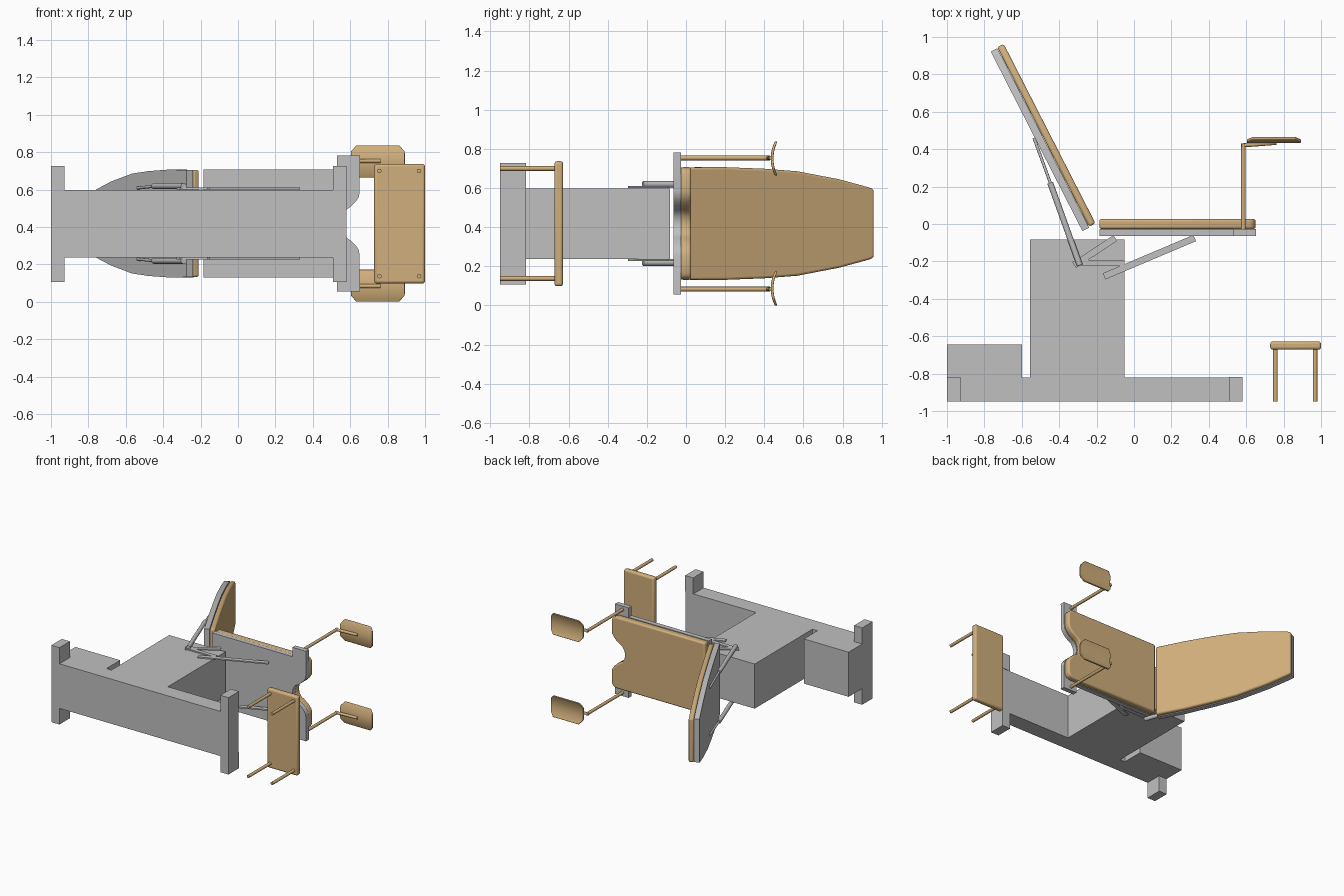
import bpy, bmesh, math
from mathutils import Vector, Matrix

cube = bpy.data.objects.get("Cube")
if cube:
    bpy.data.objects.remove(cube, do_unlink=True)

MID = 0.4185  # the chair lies on its side: z is its width, y its height


def material(name, rgb):
    m = bpy.data.materials.new(name)
    m.use_nodes = True
    col = (*rgb, 1)
    m.diffuse_color = col
    m.node_tree.nodes["Principled BSDF"].inputs["Base Color"].default_value = col
    return m


TAN = material("tan upholstery", (0.64, 0.43, 0.2))
GREY = material("grey metal", (0.53, 0.53, 0.53))


def finish(bm, name, mat, bevel=0, smooth=False):
    bmesh.ops.recalc_face_normals(bm, faces=bm.faces)
    me = bpy.data.meshes.new(name)
    bm.to_mesh(me)
    bm.free()
    me.materials.append(mat)
    ob = bpy.data.objects.new(name, me)
    bpy.context.collection.objects.link(ob)
    if bevel:
        mod = ob.modifiers.new("soft edges", "BEVEL")
        mod.width, mod.segments, mod.limit_method = bevel, 3, "ANGLE"
        mod.angle_limit = math.radians(40)
    if smooth:
        bpy.ops.object.select_all(action="DESELECT")
        ob.select_set(True)
        bpy.context.view_layer.objects.active = ob
        bpy.ops.object.shade_smooth_by_angle(angle=math.radians(35))
    return ob


def box(name, mat, x, y, z, bevel=0):
    bm = bmesh.new()
    lo, hi = Vector((x[0], y[0], z[0])), Vector((x[1], y[1], z[1]))
    bmesh.ops.create_cube(bm, size=1, matrix=Matrix.Translation((lo + hi) / 2)
                          @ Matrix.Diagonal((*(hi - lo), 1)))
    return finish(bm, name, mat, bevel, bevel > 0)


def slab(name, mat, half, origin, along, low, high, bevel=0):
    """Symmetric outline of (distance, half width) with thickness across it."""
    along = Vector((*along, 0)).normalized()
    normal = Vector((-along.y, along.x, 0))
    pts = half + [(u, -h) for u, h in reversed(half) if h]
    bm = bmesh.new()
    base = Vector((*origin, MID))
    vs = [bm.verts.new(base + along * u + normal * low + Vector((0, 0, h)))
          for u, h in pts]
    face = bm.faces.new(vs)
    ext = bmesh.ops.extrude_face_region(bm, geom=[face])
    moved = [g for g in ext["geom"] if isinstance(g, bmesh.types.BMVert)]
    bmesh.ops.translate(bm, verts=moved, vec=normal * (high - low))
    return finish(bm, name, mat, bevel, True)


def bar(name, mat, a, b, width, depth):
    """Flat bar between two (x, y) points at the height and depth given."""
    (z, d) = depth
    a, b = Vector((*a, z)), Vector((*b, z))
    rot = (b - a).to_track_quat("X", "Z").to_matrix().to_4x4()
    bm = bmesh.new()
    bmesh.ops.create_cube(bm, size=1, matrix=Matrix.Translation((a + b) / 2) @ rot
                          @ Matrix.Diagonal(((b - a).length, width, d, 1)))
    return finish(bm, name, mat)


def rod(name, mat, a, b, r):
    a, b = Vector(a), Vector(b)
    rot = (b - a).to_track_quat("Z", "Y").to_matrix().to_4x4()
    bm = bmesh.new()
    bmesh.ops.create_cone(bm, cap_ends=True, segments=16, radius1=r, radius2=r,
                          depth=(b - a).length,
                          matrix=Matrix.Translation((a + b) / 2) @ rot)
    return finish(bm, name, mat, 0, True)


# Base, column and cross feet
core = (0.237, 0.597)
box("base_beam", GREY, (-1, 0.58), (-0.95, -0.82), core)
box("rear_housing", GREY, (-1, -0.6), (-0.821, -0.645), core)
box("column", GREY, (-0.555, -0.052), (-0.821, -0.083), core)
for name, x in (("rear_foot", -1), ("front_foot", 0.508)):
    for side, z in (("left", (0.597, 0.727)), ("right", (0.107, 0.237))):
        box(f"{name}_{side}", GREY, (x, x + 0.072), (-0.95, -0.817), z)

# Seat with a scooped front edge
notch = [(0.65, 0.165), (0.645, 0.14), (0.628, 0.115), (0.605, 0.092),
         (0.58, 0.075), (0.555, 0.06), (0.538, 0.035), (0.53, 0)]
slab("seat_frame", GREY,
     [(-0.185, 0.288), (0.53, 0.288), (0.53, 0.363), (0.652, 0.363)] + notch,
     (0, 0), (1, 0), -0.064, -0.026)
slab("seat_cushion", TAN,
     [(-0.185, 0.288), (0.61, 0.288), (0.638, 0.276), (0.65, 0.25)] + notch,
     (0, 0), (1, 0), -0.026, 0.026, 0.012)

# Reclined backrest, narrowing to the head
back = [(0, 0.287), (0.22, 0.288), (0.45, 0.28), (0.64, 0.267),
        (0.88, 0.226), (1.05, 0.185), (1.078, 0.175)]
lean = (-0.455, 0.89)
slab("back_cushion", TAN, back, (-0.238, -0.013), lean, -0.036, 0.003, 0.012)
slab("back_frame", GREY, back, (-0.238, -0.019), lean, 0.002, 0.042)

# Pistons and linkage bars on both sides of the column
for side, s in (("left", 1), ("right", -1)):
    zc = MID + s * 0.2
    rod(f"piston_body_{side}", GREY, (-0.29, -0.22, zc), (-0.448, 0.22, zc), 0.016)
    rod(f"piston_rod_{side}", GREY, (-0.44, 0.2, zc), (-0.535, 0.46, zc - s * 0.01), 0.008)
    zl = (MID + s * 0.187, 0.01)
    bar(f"seat_link_{side}", GREY, (-0.16, -0.28), (0.325, -0.075), 0.036, zl)
    bar(f"cross_link_{side}", GREY, (-0.32, -0.22), (-0.1, -0.075), 0.036, zl)
    bar(f"level_link_{side}", GREY, (-0.3, -0.208), (-0.05, -0.208), 0.032, zl)

# Leg supports: post, arm and curved pad
for side, s in (("left", 1), ("right", -1)):
    z = MID + s * 0.335
    rod(f"leg_post_{side}", TAN, (0.585, -0.03, z), (0.585, 0.43, z), 0.012)
    rod(f"leg_arm_{side}", TAN, (0.575, 0.42, z), (0.762, 0.434, z), 0.011)
    bm = bmesh.new()
    rows = []
    steps = 16
    for i in range(steps + 1):
        t = 2 * i / steps - 1
        cut = 0.03 * max(0, (abs(t) - 0.6) / 0.4)
        y = 0.433 + 0.02 * t * t
        rows.append([bm.verts.new((x, y, MID + s * 0.332 + t * 0.086))
                     for x in (0.603 + cut, 0.892 - cut)])
    for a, b in zip(rows, rows[1:]):
        bm.faces.new((a[0], a[1], b[1], b[0]))
    top = bmesh.ops.extrude_face_region(bm, geom=bm.faces[:])
    bmesh.ops.translate(bm, vec=(0, 0.014, 0), verts=[
        g for g in top["geom"] if isinstance(g, bmesh.types.BMVert)])
    finish(bm, f"leg_pad_{side}", TAN, 0.004, True)

# Separate stool in front
box("stool_seat", TAN, (0.728, 1), (-0.672, -0.628), (0.098, 0.737), 0.014)
for x in (0.756, 0.968):
    for s in (-1, 1):
        z = MID + s * 0.281
        rod("stool_leg", TAN, (x, -0.95, z), (x, -0.66, z), 0.012)
